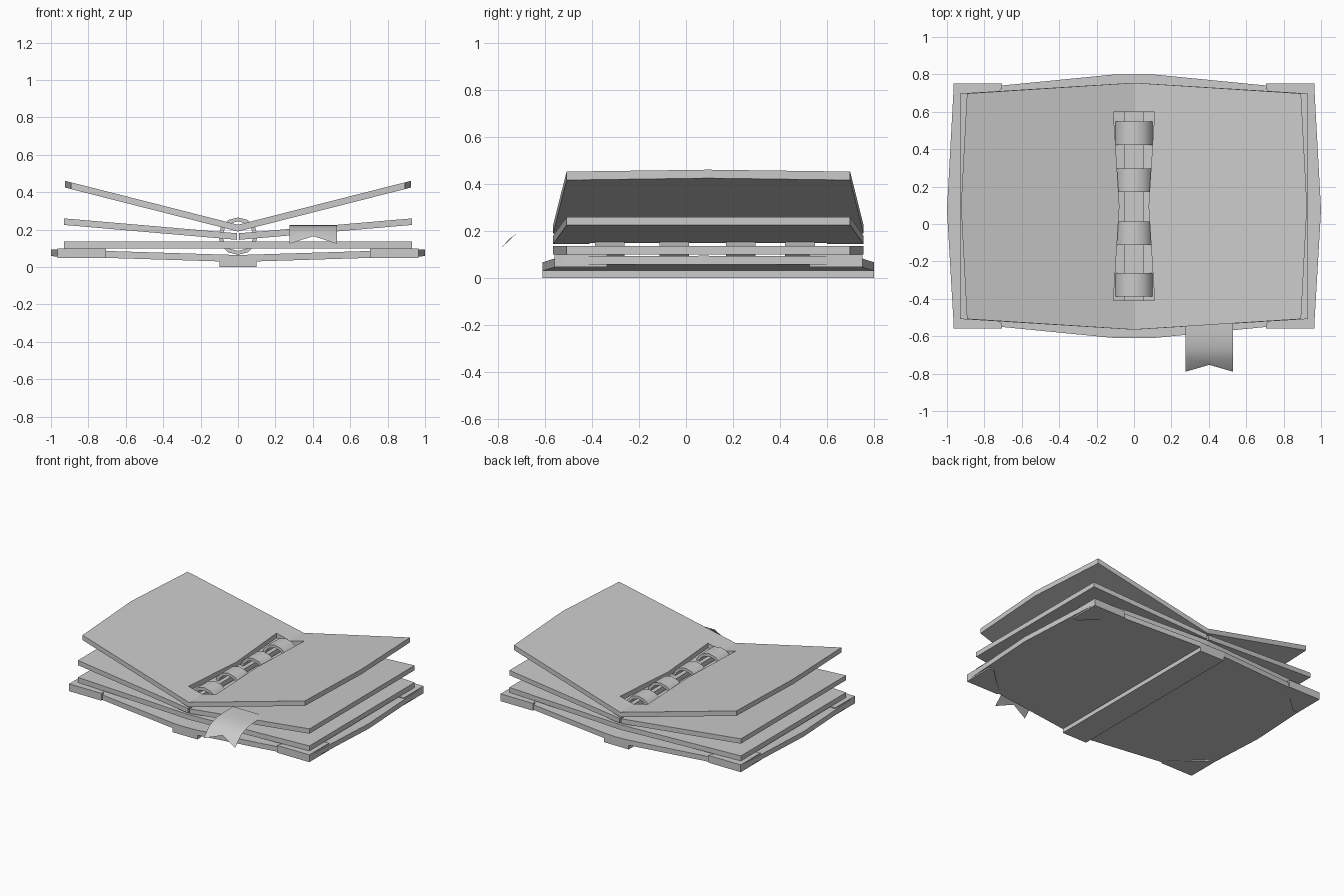
import bpy, bmesh, math

if "Cube" in bpy.data.objects:
    bpy.data.objects.remove(bpy.data.objects["Cube"])

CY = 0.095  # the book's middle line sits slightly behind the origin


def make_object(name, bm):
    bmesh.ops.recalc_face_normals(bm, faces=bm.faces)
    mesh = bpy.data.meshes.new(name)
    bm.to_mesh(mesh)
    bm.free()
    ob = bpy.data.objects.new(name, mesh)
    bpy.context.collection.objects.link(ob)
    return ob


def slab(name, outline, z0, thick, slope=0.0, side=1):
    """Sheared prism: outline in x, y whose height climbs away from the spine."""
    bm = bmesh.new()
    bot = [bm.verts.new((side * x, y + CY, z0 + slope * x)) for x, y in outline]
    top = [bm.verts.new((side * x, y + CY, z0 + thick + slope * x)) for x, y in outline]
    bm.faces.new(bot)
    bm.faces.new(top)
    n = len(outline)
    for i in range(n):
        j = (i + 1) % n
        bm.faces.new((bot[i], bot[j], top[j], top[i]))
    return make_object(name, bm)


def page_outline(inner, corner, middle, slot_end, slot_mid):
    return [(inner, -0.66), (corner, -0.603), (middle, 0), (corner, 0.603), (inner, 0.66),
            (inner, 0.505), (slot_end, 0.505), (slot_mid, 0), (slot_end, -0.505), (inner, -0.505)]


for side, tag in ((-1, "left"), (1, "right")):
    # cover boards
    slab("cover_" + tag, [(0, -0.705), (0.1, -0.705), (0.965, -0.62), (1, -0.02),
                          (0.965, 0.62), (0.1, 0.705), (0, 0.705)], 0.027, 0.037, 0.031, side)
    # metal corner guards
    for s, end in ((-1, "front"), (1, "back")):
        slab(f"corner_guard_{end}_{tag}",
             [(0.705, s * 0.655), (0.965, s * 0.655), (0.965, s * 0.43), (0.925, s * 0.43),
              (0.705, s * 0.63)], 0.047, 0.053, 0, side)
    # tilted pages with the spine slot
    slab("middle_page_" + tag, page_outline(0.006, 0.93, 0.93, 0.05, 0.05), 0.145, 0.035, 0.086, side)
    slab("top_page_" + tag, page_outline(0.0, 0.893, 0.925, 0.11, 0.078), 0.19, 0.036, 0.254, side)

# spine strip under the cover
slab("spine", [(-0.1, -0.705), (0.1, -0.705), (0.1, 0.705), (-0.1, 0.705)], 0.0, 0.032)

# flat bottom page
slab("bottom_page", [(0, -0.66), (0.93, -0.603), (0.93, 0.603), (0, 0.66),
                     (-0.93, 0.603), (-0.93, -0.603)], 0.1, 0.036)

# binder rings
SIDES = 12
for k, yc in enumerate((-0.325, -0.05, 0.233, 0.485)):
    bm = bmesh.new()
    section = ((0.105, -0.063), (0.105, 0.063), (0.083, 0.063), (0.083, -0.063))
    loops = []
    for i in range(SIDES):
        a = 2 * math.pi * i / SIDES
        loops.append([bm.verts.new((r * math.cos(a), yc + dy, 0.165 + r * 0.95 * math.sin(a)))
                      for r, dy in section])
    for i in range(SIDES):
        p, q = loops[i], loops[(i + 1) % SIDES]
        for j in range(4):
            bm.faces.new((p[j], p[(j + 1) % 4], q[(j + 1) % 4], q[j])).smooth = True
    ring = make_object(f"binder_ring_{k + 1}", bm)
    bpy.context.view_layer.objects.active = ring
    ring.select_set(True)
    bpy.ops.object.shade_smooth_by_angle(angle=math.radians(40))
    ring.select_set(False)

# ribbon bookmark with a swallowtail end
bm = bmesh.new()
profile = [(-0.45, 0.225), (-0.54, 0.225), (-0.61, 0.221), (-0.67, 0.21), (-0.72, 0.19)]
rows = [[bm.verts.new((x, y, z)) for x in (0.275, 0.4025, 0.53)] for y, z in profile]
rows.append([bm.verts.new(c) for c in ((0.275, -0.79, 0.124), (0.4025, -0.753, 0.165), (0.53, -0.79, 0.124))])
for p, q in zip(rows, rows[1:]):
    for j in range(2):
        bm.faces.new((p[j], p[j + 1], q[j + 1], q[j])).smooth = True
ribbon = make_object("ribbon_bookmark", bm)
